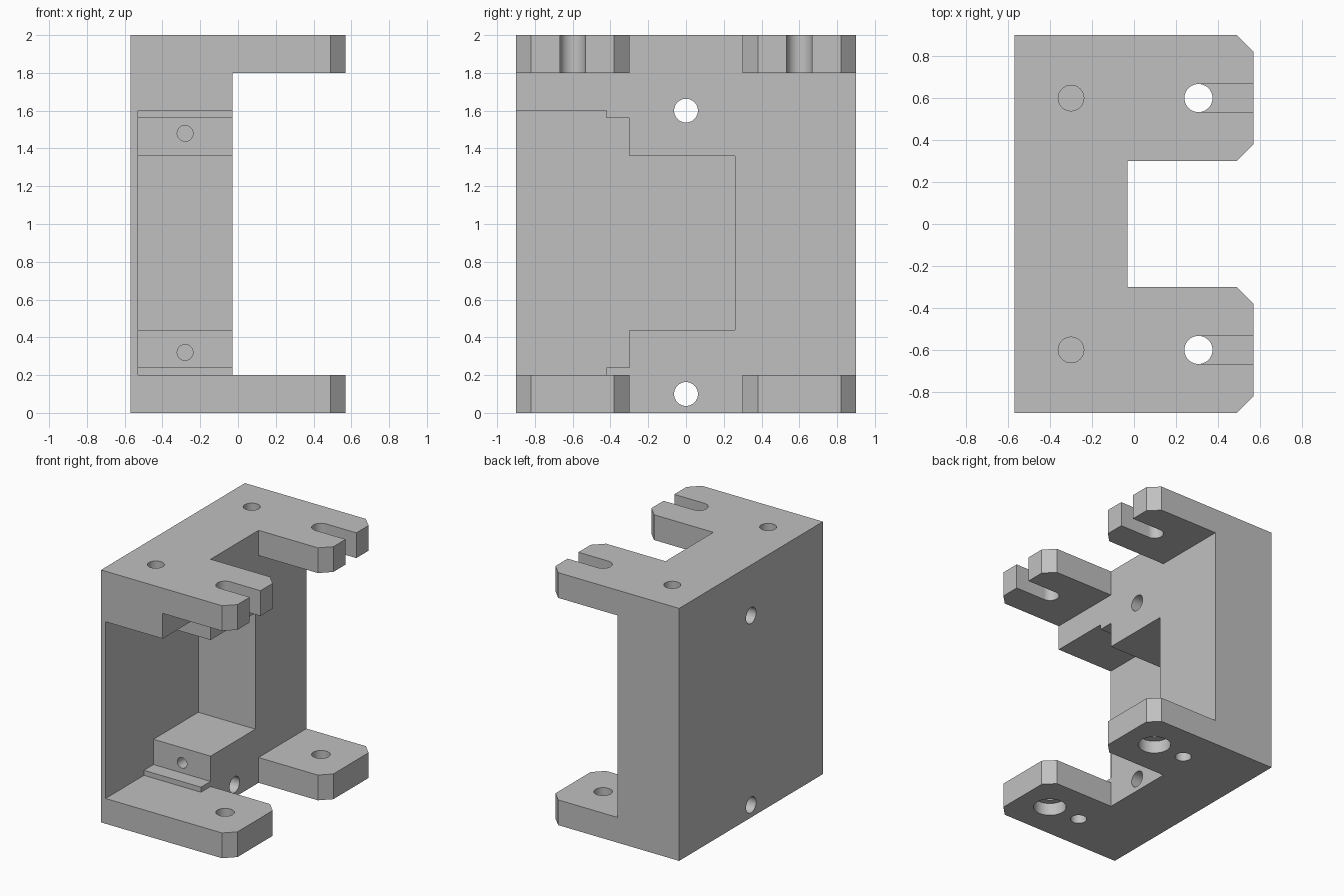
import bpy, bmesh, math
from mathutils import Vector

if "Cube" in bpy.data.objects:
    bpy.data.objects.remove(bpy.data.objects["Cube"])


def prism(name, points, axis, lo, hi):
    """Extrude a 2D profile along an axis: Z takes (x, y), X takes (y, z), Y takes (x, z)."""
    place = {"X": lambda a, b, c: (c, a, b),
             "Y": lambda a, b, c: (a, c, b),
             "Z": lambda a, b, c: (a, b, c)}[axis]
    bm = bmesh.new()
    face = bm.faces.new([bm.verts.new(place(a, b, lo)) for a, b in points])
    result = bmesh.ops.extrude_face_region(bm, geom=[face])
    verts = [g for g in result["geom"] if isinstance(g, bmesh.types.BMVert)]
    bmesh.ops.translate(bm, verts=verts, vec=Vector(place(0, 0, hi - lo)))
    bmesh.ops.recalc_face_normals(bm, faces=bm.faces)
    mesh = bpy.data.meshes.new(name)
    bm.to_mesh(mesh)
    bm.free()
    obj = bpy.data.objects.new(name, mesh)
    bpy.context.collection.objects.link(obj)
    return obj


def rect(a0, a1, b0, b1):
    return [(a0, b0), (a1, b0), (a1, b1), (a0, b1)]


def circle(a, b, r, n=40):
    return [(a + r * math.cos(2 * math.pi * i / n),
             b + r * math.sin(2 * math.pi * i / n)) for i in range(n)]


def cut(target, profile, axis, lo, hi):
    """Subtract an extruded profile from the target."""
    cutter = prism("cutter", profile, axis, lo, hi)
    cutter.hide_render = True
    mod = target.modifiers.new("cut", "BOOLEAN")
    mod.operation = "DIFFERENCE"
    mod.solver = "EXACT"
    mod.object = cutter
    bpy.context.view_layer.objects.active = target
    bpy.ops.object.modifier_apply(modifier=mod.name)
    bpy.data.objects.remove(cutter, do_unlink=True)


# C-shaped plan with chamfered arm tips, full height
half = [(-0.57, -0.9), (0.49, -0.9), (0.57, -0.82),
        (0.57, -0.38), (0.49, -0.3), (-0.03, -0.3)]
bracket = prism("bracket", half + [(x, -y) for x, y in reversed(half)], "Z", 0, 2)

# Opening between the upper and lower arms
cut(bracket, rect(-0.03, 0.8, 0.2, 1.8), "Y", -1.2, 1.2)

# Stepped pocket, open to the front and the right
lower = [(-1.1, 0.2), (-0.42, 0.2), (-0.42, 0.24), (-0.3, 0.24), (-0.3, 0.44), (0.26, 0.44)]
cut(bracket, lower + [(y, 1.8 - z) for y, z in reversed(lower)], "X", -0.53, 0.1)

# Cross holes through the side wall
for z in (0.1, 1.6):
    cut(bracket, circle(0, z, 0.063), "X", -0.8, 0.3)

# Blind screw holes in the pocket steps
for z in (0.32, 1.48):
    cut(bracket, circle(-0.28, z, 0.042), "Y", -0.36, 0.0)

for y in (-0.6, 0.6):
    # Round-ended slot in each upper arm
    arc = [(0.307 + 0.067 * math.cos(t), y + 0.067 * math.sin(t))
           for t in [math.pi * (0.5 + i / 20) for i in range(21)]]
    cut(bracket, arc + [(0.8, y - 0.067), (0.8, y + 0.067)], "Z", 1.7, 2.2)
    # Bolt hole and counterbore in each lower arm
    cut(bracket, circle(0.307, y, 0.067), "Z", -0.2, 0.3)
    cut(bracket, circle(0.307, y, 0.12), "Z", -0.2, 0.1)
    # Blind pin holes underneath and on top
    cut(bracket, circle(0.03, y, 0.06), "Z", -0.2, 0.13)
    cut(bracket, circle(-0.3, y, 0.061), "Z", 1.8, 2.2)

# Single grey finish
grey = bpy.data.materials.new("light grey")
grey.diffuse_color = (0.53, 0.53, 0.53, 1)
grey.use_nodes = True
grey.node_tree.nodes["Principled BSDF"].inputs["Base Color"].default_value = grey.diffuse_color
bracket.data.materials.clear()
bracket.data.materials.append(grey)
for p in bracket.data.polygons:
    p.material_index = 0

bpy.ops.object.select_all(action="DESELECT")
bracket.select_set(True)
bpy.context.view_layer.objects.active = bracket
bpy.ops.object.shade_smooth_by_angle(angle=math.radians(30))
